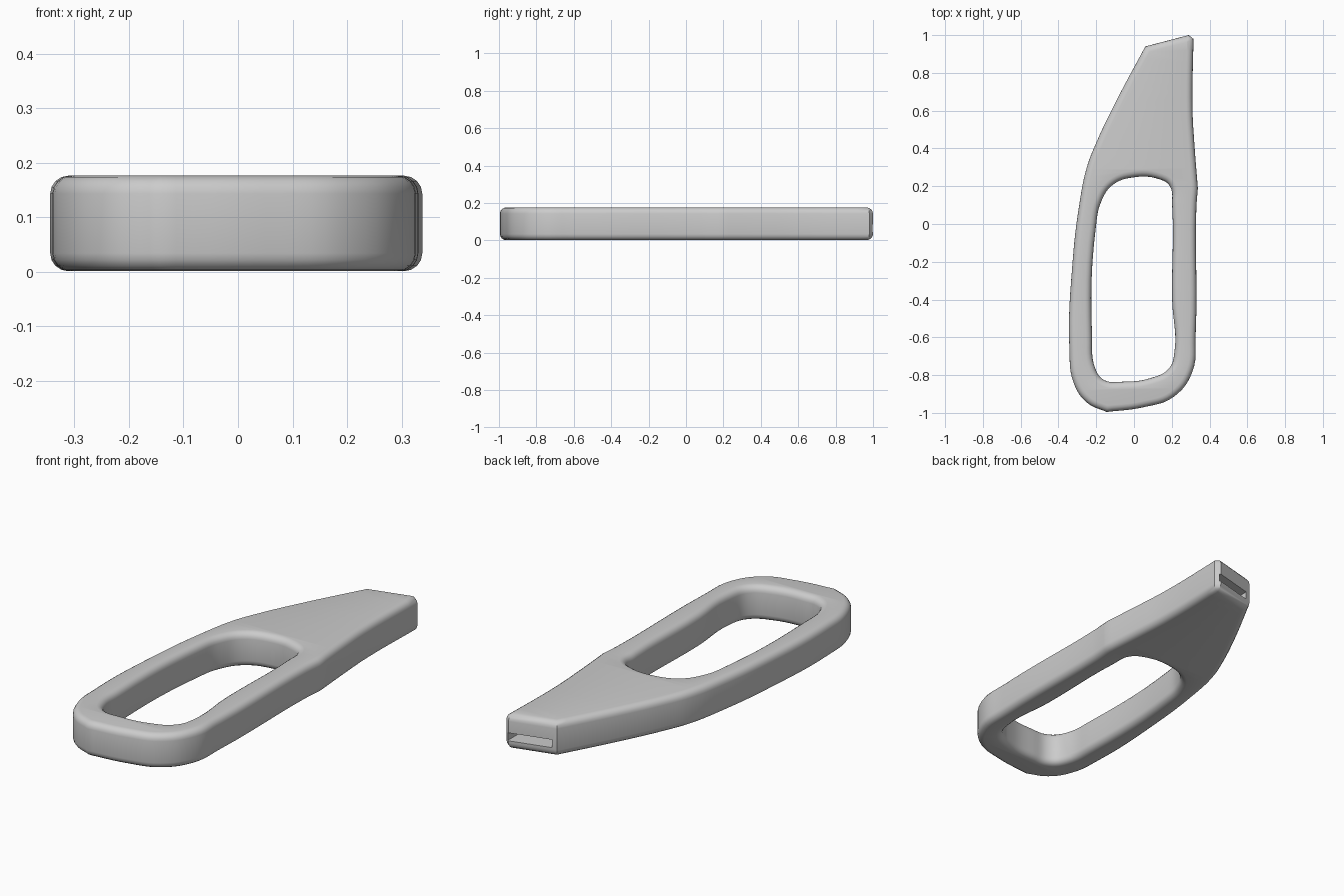
import bpy
import math

if "Cube" in bpy.data.objects:
    bpy.data.objects.remove(bpy.data.objects["Cube"])

HEIGHT = 0.175
ROUND = 0.033

# Material
grey = bpy.data.materials.new("grey plastic")
grey.use_nodes = True
colour = (0.6, 0.6, 0.6, 1)
grey.diffuse_color = colour
grey.node_tree.nodes["Principled BSDF"].inputs["Base Color"].default_value = colour


def add_loop(curve, points, sharp=()):
    """Closed smooth loop; the indices in sharp become corners."""
    spline = curve.splines.new("BEZIER")
    spline.bezier_points.add(len(points) - 1)
    spline.use_cyclic_u = True
    for i, (bp, (x, y)) in enumerate(zip(spline.bezier_points, points)):
        bp.co = (x, y, 0)
        kind = "VECTOR" if i in sharp else "AUTO"
        bp.handle_left_type = bp.handle_right_type = kind


# Outline of the body, clockwise from the tip
outline = [
    (0.06, 0.94), (0.29, 1.0), (0.315, 0.98), (0.31, 0.6), (0.32, 0.42),
    (0.338, 0.19), (0.33, 0.08), (0.326, -0.6), (0.31, -0.78), (0.21, -0.915),
    (0.05, -0.97), (-0.145, -0.995), (-0.25, -0.945), (-0.32, -0.84),
    (-0.342, -0.66), (-0.325, -0.2), (-0.29, 0.1), (-0.25, 0.3),
    (-0.2, 0.43), (-0.1, 0.64),
]
# Finger opening
opening = [
    (-0.2, 0.0), (-0.175, 0.115), (-0.115, 0.205), (-0.01, 0.246),
    (0.14, 0.235), (0.19, 0.2), (0.202, 0.1), (0.202, -0.4),
    (0.214, -0.68), (0.185, -0.765), (0.09, -0.815), (-0.06, -0.835),
    (-0.16, -0.825), (-0.205, -0.765), (-0.222, -0.6),
]

# Rounded solid from the two loops
curve = bpy.data.curves.new("body_profile", "CURVE")
curve.dimensions = "2D"
curve.fill_mode = "BOTH"
curve.resolution_u = 6
curve.extrude = HEIGHT / 2 - ROUND
curve.bevel_depth = ROUND
curve.bevel_resolution = 3
curve.offset = -ROUND
add_loop(curve, outline, sharp=(0, 1, 2, 5, 11))
add_loop(curve, opening)
body = bpy.data.objects.new("handle_body", curve)
body.location.z = HEIGHT / 2 + 0.001
bpy.context.collection.objects.link(body)

bpy.context.view_layer.objects.active = body
body.select_set(True)
bpy.ops.object.convert(target="MESH")
body = bpy.context.object
body.data.materials.clear()
body.data.materials.append(grey)

# Weld the caps to the rounded sides
weld = body.modifiers.new("weld", "WELD")
weld.merge_threshold = 0.0005

# Slot in the tip
bpy.ops.mesh.primitive_cube_add(size=1, location=(0.19, 0.9, 0.065))
slot = bpy.context.object
slot.name = "slot_cutter"
slot.scale = (0.21, 0.4, 0.04)
slot.hide_render = True
slot.hide_viewport = True
slot.display_type = "WIRE"
cut = body.modifiers.new("slot", "BOOLEAN")
cut.operation = "DIFFERENCE"
cut.solver = "EXACT"
cut.object = slot

# Bake the modifiers, then smooth the rounded parts
bpy.ops.object.select_all(action="DESELECT")
body.select_set(True)
bpy.context.view_layer.objects.active = body
for name in ("weld", "slot"):
    bpy.ops.object.modifier_apply(modifier=name)
bpy.data.objects.remove(slot)
bpy.ops.object.shade_smooth_by_angle(angle=math.radians(32))
